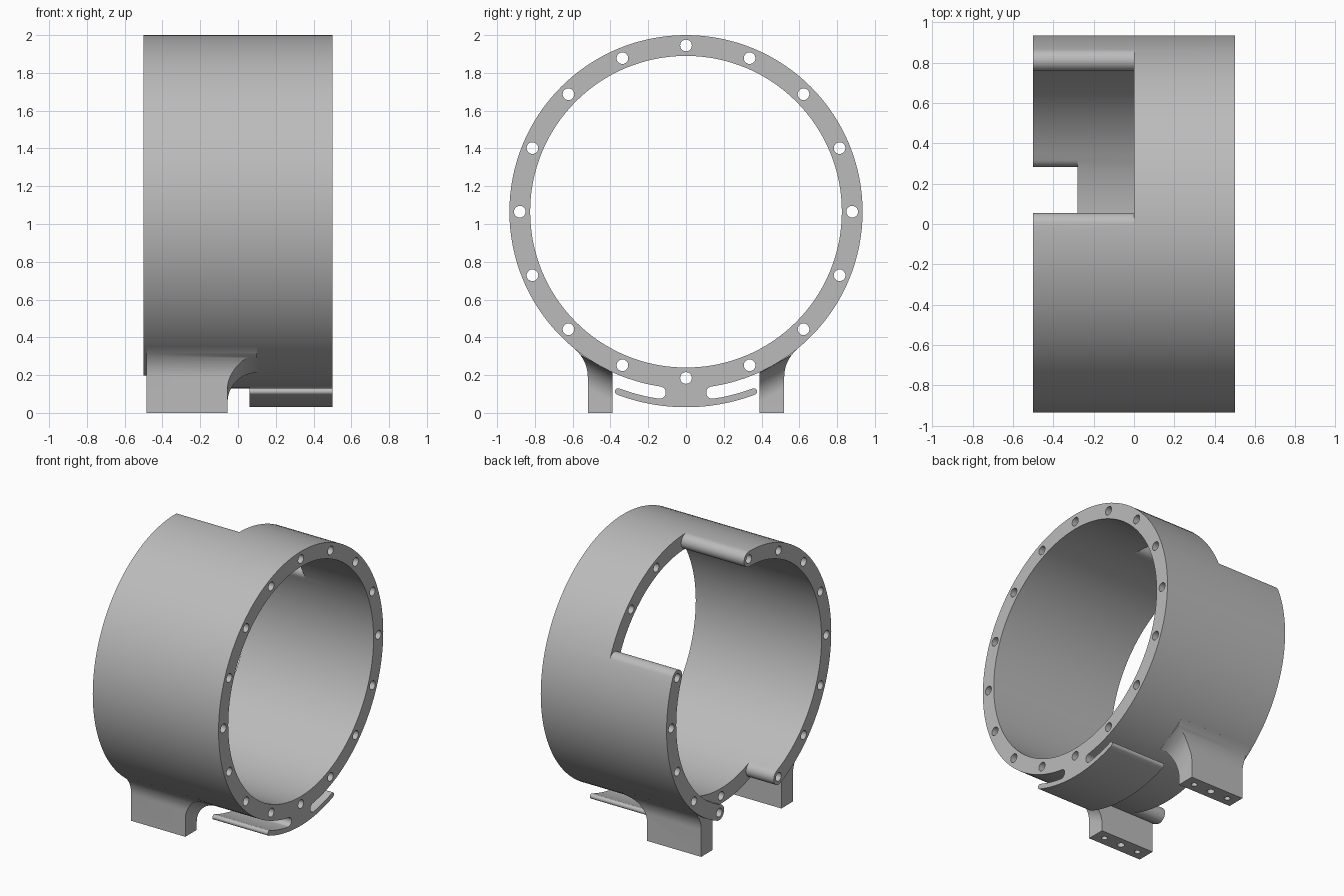
import bpy
import bmesh
from math import sin, cos, pi, radians, asin

if "Cube" in bpy.data.objects:
    bpy.data.objects.remove(bpy.data.objects["Cube"], do_unlink=True)

CZ = 1.065                       # height of the ring axis
R_OUT, R_IN = 0.935, 0.825
R_BOLT = 0.88
SEG = 128

grey = bpy.data.materials.new("machined_grey")
grey.use_nodes = True
grey.diffuse_color = (0.5, 0.5, 0.5, 1)
grey.node_tree.nodes["Principled BSDF"].inputs["Base Color"].default_value = (0.5, 0.5, 0.5, 1)


def along_x(u, v, t):
    return (t, u, v)


def along_z(u, v, t):
    return (u, v, t)


def prisms(name, outlines, start, end, place=along_x):
    """Extrude closed outlines between two stations of a placing function."""
    bm = bmesh.new()
    for pts in outlines:
        a = [bm.verts.new(place(u, v, start)) for u, v in pts]
        b = [bm.verts.new(place(u, v, end)) for u, v in pts]
        bm.faces.new(a)
        bm.faces.new(b[::-1])
        for i in range(len(pts)):
            j = (i + 1) % len(pts)
            bm.faces.new((a[j], a[i], b[i], b[j]))
    bmesh.ops.recalc_face_normals(bm, faces=bm.faces)
    mesh = bpy.data.meshes.new(name)
    bm.to_mesh(mesh)
    bm.free()
    obj = bpy.data.objects.new(name, mesh)
    bpy.context.collection.objects.link(obj)
    mesh.materials.append(grey)
    return obj


def cut(obj, *cutters):
    """Subtract the cutters, bake the result and discard them."""
    for c in cutters:
        c.hide_render = True
        mod = obj.modifiers.new("cut", 'BOOLEAN')
        mod.operation = 'DIFFERENCE'
        mod.solver = 'EXACT'
        mod.object = c
    dg = bpy.context.evaluated_depsgraph_get()
    mesh = bpy.data.meshes.new_from_object(obj.evaluated_get(dg))
    obj.modifiers.clear()
    obj.data = mesh
    for c in cutters:
        bpy.data.objects.remove(c, do_unlink=True)


def smooth(obj):
    bpy.ops.object.select_all(action='DESELECT')
    obj.select_set(True)
    bpy.context.view_layer.objects.active = obj
    bpy.ops.object.shade_smooth_by_angle(angle=radians(30))


def polar(r, a):
    """Point on the ring; angle runs from the top towards the back."""
    return (r * sin(a), CZ + r * cos(a))


def circle(cu, cv, r, n):
    return [(cu + r * cos(2 * pi * i / n), cv + r * sin(2 * pi * i / n)) for i in range(n)]


def arc(r, a, b, n):
    return [polar(r, a + (b - a) * i / n) for i in range(n + 1)]


def boss_arc(r_mid, r, a, side, n=14):
    """Half circle about a ring point, from its inner to its outer radius."""
    cy, cz = polar(r_mid, a)
    out = []
    for i in range(n + 1):
        t = pi * i / n
        rad, tan = -cos(t) * r, side * sin(t) * r
        out.append((cy + rad * sin(a) + tan * cos(a), cz + rad * cos(a) - tan * sin(a)))
    return out


def window(a, b):
    """Sector outline whose two ends wrap around the bolt bosses."""
    mid = (a + b) / 2
    r = (R_OUT - R_IN) / 2
    return ([polar(0.7, a)] + boss_arc(R_BOLT, r, a, 1) + [polar(1.1, a), polar(1.3, mid), polar(1.1, b)]
            + boss_arc(R_BOLT, r, b, -1)[::-1] + [polar(0.7, b), polar(0.6, mid)])


# Ring housing with bolt holes, back window and bottom notch
ring = prisms("ring_housing", [circle(0, CZ, R_OUT, SEG)], -0.5, 0.5)
step = pi / 8
cut(ring,
    prisms("bore", [circle(0, CZ, R_IN, SEG)], -0.7, 0.7),
    prisms("back_window", [window(0, 3 * step)], -0.7, 0.0),
    prisms("bottom_notch", [window(7 * step, 9 * step)], -0.7, -0.28),
    prisms("bolt_holes", [circle(*polar(R_BOLT, i * step), 0.031, 20) for i in range(16)], -0.7, 0.7))
smooth(ring)

# Curved lower flange with an open slot on each side
R_ARM, R_TAB = 1.0, 1.035
tip = asin(0.36 / 1.02)
slot = asin(0.14 / 0.97)
half_slot = (R_ARM - R_OUT) / 2
outline = arc(R_TAB, pi - tip, pi + tip, 32)
outline += boss_arc((R_ARM + R_TAB) / 2, (R_TAB - R_ARM) / 2, pi + tip, 1, 8)[::-1][1:-1]
outline += arc(R_ARM, pi + tip, pi + slot, 12)
outline += boss_arc(R_OUT + half_slot, half_slot, pi + slot, -1)[::-1][1:]
outline += arc(0.92, pi + slot, pi - slot, 12)
outline += boss_arc(R_OUT + half_slot, half_slot, pi - slot, 1)
outline += arc(R_ARM, pi - slot, pi - tip, 12)[1:]
outline += boss_arc((R_ARM + R_TAB) / 2, (R_TAB - R_ARM) / 2, pi - tip, -1, 8)[1:-1]
smooth(prisms("lower_flange", [outline], 0.06, 0.5))

# Feet: flared into the ring, with a concave end and bolt holes underneath
for name, s in (("front_foot", -1), ("back_foot", 1)):
    profile = [(0.39, 0), (0.52, 0)]
    for i in range(11):
        t = i / 10
        profile.append((0.52 * (1 - t * t) + 0.6 * t * t,
                        0.19 * (1 - t) ** 2 + 0.281 * 2 * t * (1 - t) + 0.348 * t * t))
    profile += [(0.58, 0.40), (0.39, 0.27)]
    foot = prisms(name, [[(s * y, z) for y, z in profile]], -0.485, 0.1)

    def sheared(u, v, t):
        return (u, s * t, v + 0.093 + 0.554 * (t - 0.455))

    hollow = [(0.1 + 0.155 * cos(pi - pi / 2 * i / 16), 0.155 * sin(pi / 2 * i / 16)) for i in range(17)]
    hollow += [(0.3, 0.155), (0.3, -0.6), (-0.055, -0.6)]
    holes = [circle(-0.27 + dx, s * 0.455, r, 20) for dx, r in ((-0.14, 0.02), (0, 0.025), (0.14, 0.02))]
    cut(foot,
        prisms("end_hollow", [hollow], 0.2, 0.8, sheared),
        prisms("foot_holes", holes, -0.1, 0.12, along_z))
    smooth(foot)
